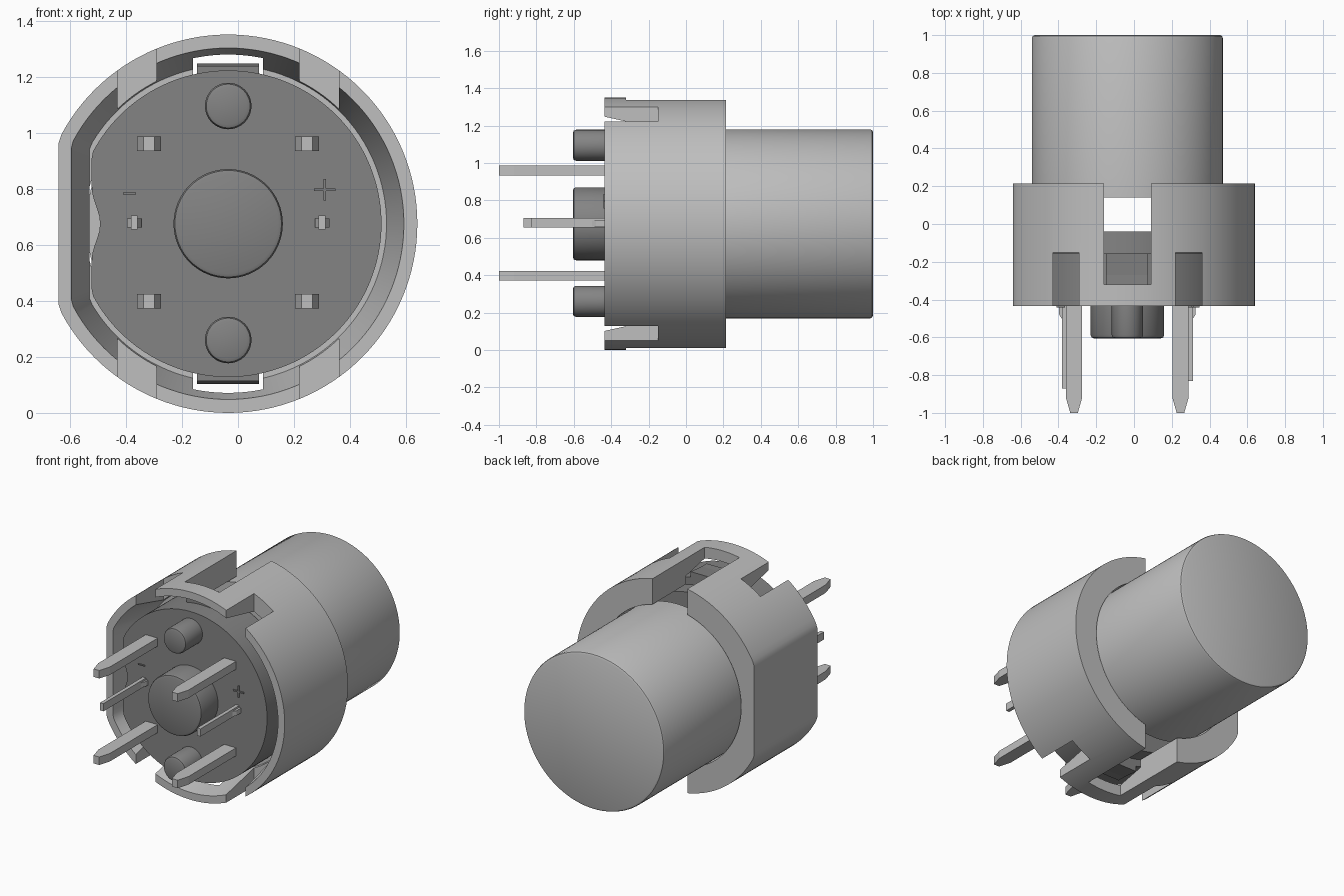
import bpy
import bmesh
import math

cube = bpy.data.objects.get("Cube")
if cube:
    bpy.data.objects.remove(cube, do_unlink=True)

CX, CZ = -0.035, 0.675      # axis of the switch, running along y
SEG = 128


def material(name, v):
    m = bpy.data.materials.new(name)
    m.use_nodes = True
    m.diffuse_color = (v, v, v, 1)
    m.node_tree.nodes["Principled BSDF"].inputs["Base Color"].default_value = (v, v, v, 1)
    return m


LIGHT = material("light grey", 0.52)
DARK = material("dark grey", 0.23)


def finish(bm, name, mat):
    bmesh.ops.recalc_face_normals(bm, faces=bm.faces)
    mesh = bpy.data.meshes.new(name)
    bm.to_mesh(mesh)
    bm.free()
    ob = bpy.data.objects.new(name, mesh)
    bpy.context.collection.objects.link(ob)
    mesh.materials.append(mat)
    return ob


def smooth(ob, angle=30):
    bpy.ops.object.select_all(action='DESELECT')
    ob.select_set(True)
    bpy.context.view_layer.objects.active = ob
    bpy.ops.object.shade_smooth_by_angle(angle=math.radians(angle))


def turned(name, profile, mat, cx=CX, cz=CZ, hollow=False, dent=0.0, seg=SEG):
    """Turn (radius, y, flat distance) points about y; the -x side is cut flat."""
    bm = bmesh.new()
    rings = []
    for r, y, flat in profile:
        ring = []
        for i in range(seg):
            a = 2 * math.pi * i / seg
            dx, dz = r * math.cos(a), r * math.sin(a)
            limit = -flat
            if abs(dz) < 0.13:
                limit += dent * (0.5 + 0.5 * math.cos(math.pi * dz / 0.13))
            ring.append(bm.verts.new((cx + max(dx, limit), y, cz + dz)))
        rings.append(ring)
    pairs = list(zip(rings, rings[1:]))
    if hollow:
        pairs.append((rings[-1], rings[0]))
    else:
        bm.faces.new(rings[0])
        bm.faces.new(rings[-1])
    for a, b in pairs:
        for i in range(seg):
            j = (i + 1) % seg
            bm.faces.new((a[i], a[j], b[j], b[i]))
    return finish(bm, name, mat)


def add_box(bm, x0, x1, y0, y1, z0, z1):
    vs = bmesh.ops.create_cube(bm, size=1)["verts"]
    for v in vs:
        v.co = (x1 if v.co.x > 0 else x0, y1 if v.co.y > 0 else y0, z1 if v.co.z > 0 else z0)
    return vs


def extruded(name, outline, axis, lo, hi, mat):
    """Extrude a 2D outline: axis 'z' takes (x, y), axis 'x' takes (y, z)."""
    bm = bmesh.new()
    put = (lambda p, h: (p[0], p[1], h)) if axis == 'z' else (lambda p, h: (h, p[0], p[1]))
    a = [bm.verts.new(put(p, lo)) for p in outline]
    b = [bm.verts.new(put(p, hi)) for p in outline]
    bm.faces.new(a)
    bm.faces.new(b)
    for i in range(len(a)):
        j = (i + 1) % len(a)
        bm.faces.new((a[i], a[j], b[j], b[i]))
    return finish(bm, name, mat)


# Housing: flat-sided sleeve with a tapered mouth at the front
housing = turned("housing", [
    (0.675, -0.435, 0.605), (0.675, 0.215, 0.605), (0.512, 0.215, 0.6),
    (0.512, -0.13, 0.6), (0.565, -0.13, 0.495), (0.627, -0.435, 0.56)], LIGHT, hollow=True)

# Latch windows and front slots, cut at top and bottom
bm = bmesh.new()
for side in (1, -1):
    z0, z1 = sorted((CZ + side * 0.36, CZ + side * 0.8))
    add_box(bm, -0.16, 0.09, -0.32, 0.3, z0, z1)
    add_box(bm, -0.43, -0.29, -0.6, -0.15, z0, z1)
    add_box(bm, 0.22, 0.36, -0.6, -0.15, z0, z1)
cutter = finish(bm, "housing_cutter", LIGHT)
cutter.hide_render = True
mod = housing.modifiers.new("openings", 'BOOLEAN')
mod.operation = 'DIFFERENCE'
mod.solver = 'EXACT'
mod.object = cutter
bpy.context.view_layer.objects.active = housing
bpy.ops.object.modifier_apply(modifier=mod.name)
bpy.data.objects.remove(cutter, do_unlink=True)
smooth(housing)

# Push cap
smooth(turned("push_cap", [
    (0.505, 0.14, 1), (0.505, 0.985, 1), (0.501, 0.995, 1), (0.49, 1.0, 1)], LIGHT), 35)

# Base insert with a dent in its flat side
smooth(turned("base", [
    (0.547, -0.433, 0.487), (0.547, -0.155, 0.487),
    (0.5, -0.155, 0.485), (0.5, -0.04, 0.485)], DARK, dent=0.03))

# Snap latches in the windows
for side, label in ((1, "top"), (-1, "bottom")):
    shape = [(-0.32, 0.5), (-0.32, 0.562), (-0.27, 0.562), (-0.155, 0.572), (-0.155, 0.5)]
    extruded("latch_" + label, [(y, CZ + side * d) for y, d in shape], 'x', -0.147, 0.075, DARK)

# Round locating pegs
for name, z, r in (("centre_peg", CZ, 0.195), ("top_peg", 1.095, 0.083), ("bottom_peg", 0.26, 0.083)):
    smooth(turned(name, [
        (r, -0.42, 1), (r, -0.588, 1), (r - 0.005, -0.6, 1), (r - 0.017, -0.605, 1)],
        DARK, cz=z, seg=64), 35)

# Four contact pins with tapered tips
for x, side in ((-0.3175, "right"), (0.246, "left")):
    for z, row in ((0.96, "upper"), (0.398, "lower")):
        shape = [(-0.043, -0.42), (-0.043, -0.92), (-0.02, -1.0),
                 (0.02, -1.0), (0.043, -0.92), (0.043, -0.42)]
        extruded(f"contact_pin_{row}_{side}", [(x + a, y) for a, y in shape],
                 'z', z - 0.026, z + 0.026, LIGHT)

# Two thin lamp leads, each with a small flared collar
for x, s, tip, side in ((-0.37, -1, -0.87, "right"), (0.3, 1, -0.83, "left")):
    bm = bmesh.new()
    add_box(bm, x - 0.012, x + 0.012, tip, -0.42, CZ - 0.02, CZ + 0.03)
    finish(bm, "lamp_lead_" + side, LIGHT)
    shape = [(-0.025, -0.42), (-0.025, -0.45), (0, -0.52), (0.026, -0.48), (0.026, -0.42)]
    extruded("lead_collar_" + side, [(x + s * a, y) for a, y in shape],
             'z', CZ - 0.014, CZ + 0.018, LIGHT)

# Raised polarity marks
for name, x, z, w, h in (("minus_mark", -0.387, 0.783, 0.046, 0.007),
                         ("plus_mark_bar", 0.31, 0.796, 0.076, 0.009),
                         ("plus_mark_post", 0.31, 0.796, 0.009, 0.076)):
    bm = bmesh.new()
    add_box(bm, x - w / 2, x + w / 2, -0.441, -0.432, z - h / 2, z + h / 2)
    finish(bm, name, DARK)
